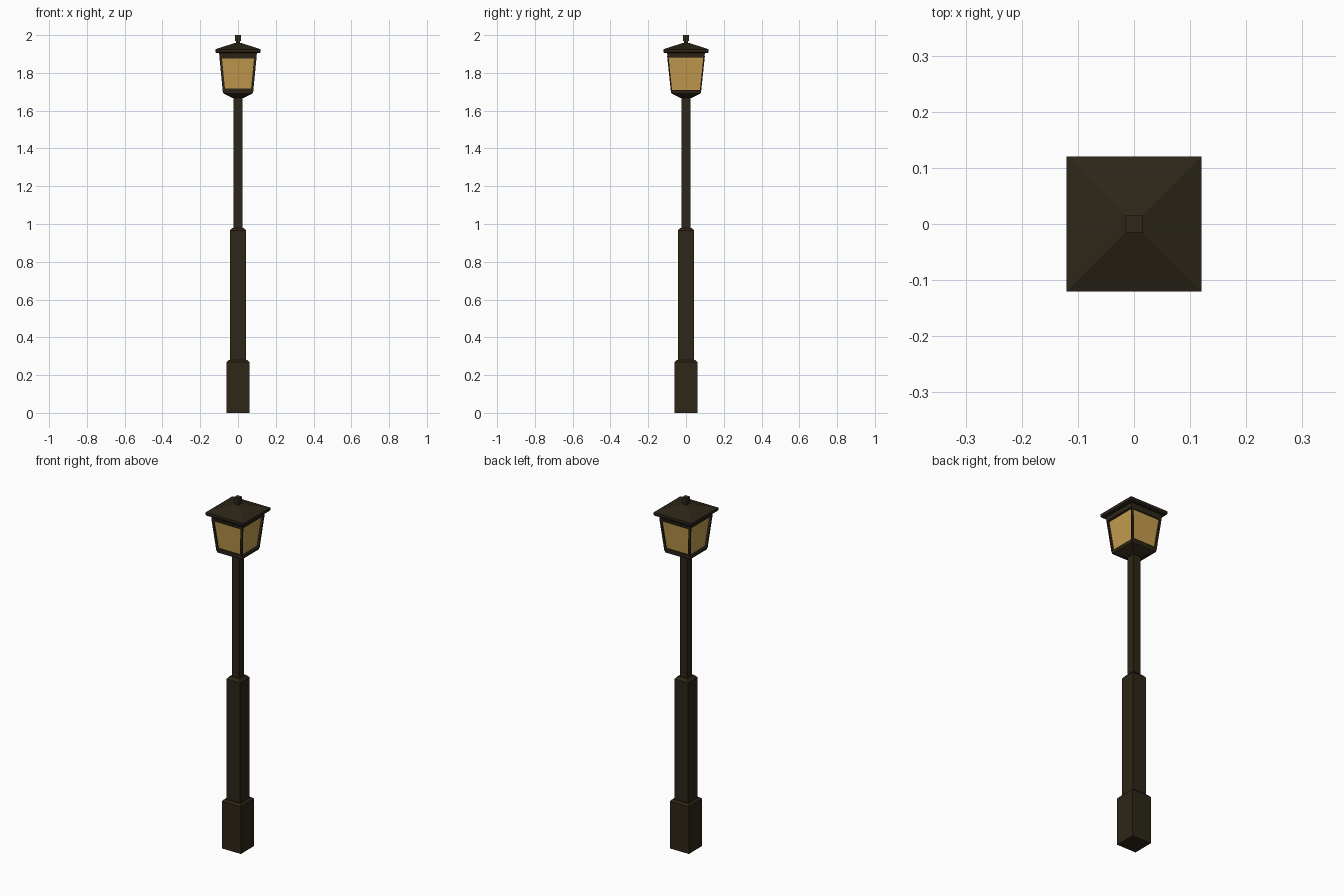
import bpy, bmesh

if "Cube" in bpy.data.objects:
    bpy.data.objects.remove(bpy.data.objects["Cube"])


def material(name, rgb):
    m = bpy.data.materials.new(name)
    m.diffuse_color = (*rgb, 1)
    m.use_nodes = True
    m.node_tree.nodes["Principled BSDF"].inputs["Base Color"].default_value = m.diffuse_color
    return m


IRON = material("dark_iron", (0.026, 0.019, 0.009))
GLASS = material("amber_glass", (0.56, 0.33, 0.08))


def loft(name, sections, mat=IRON):
    """Closed solid through stacked rectangles (x centre, y centre, half x, half y, z)."""
    bm = bmesh.new()
    rings = [[bm.verts.new((cx + sx * hx, cy + sy * hy, z))
              for sx, sy in ((-1, -1), (1, -1), (1, 1), (-1, 1))]
             for cx, cy, hx, hy, z in sections]
    for low, high in zip(rings, rings[1:]):
        for i in range(4):
            j = (i + 1) % 4
            bm.faces.new((low[i], low[j], high[j], high[i]))
    bm.faces.new(rings[0][::-1])
    bm.faces.new(rings[-1])
    bmesh.ops.recalc_face_normals(bm, faces=bm.faces)
    mesh = bpy.data.meshes.new(name)
    bm.to_mesh(mesh)
    bm.free()
    mesh.materials.append(mat)
    obj = bpy.data.objects.new(name, mesh)
    bpy.context.collection.objects.link(obj)
    return obj


def square(name, profile, mat=IRON):
    """Square stack from (half width, z) pairs."""
    return loft(name, [(0, 0, h, h, z) for h, z in profile], mat)


# Three-step post with chamfered shoulders
square("base_block", [(0.06, 0), (0.06, 0.27), (0.05, 0.28)])
square("lower_shaft", [(0.043, 0.27), (0.043, 0.965), (0.03, 0.98)])
square("upper_shaft", [(0.023, 0.97), (0.023, 1.68)])

# Lantern tray and top collar
square("lantern_tray", [(0.03, 1.667), (0.078, 1.692), (0.08, 1.71)])
square("lantern_collar", [(0.098, 1.882), (0.1, 1.907)])

# Tapered glass
loft("lantern_glass", [(0, 0, 0.068, 0.074, 1.705), (0, 0, 0.086, 0.094, 1.89)], GLASS)

# Corner posts: wide on front and back, thin on the sides
for sy, side in ((-1, "front"), (1, "back")):
    for sx, hand in ((-1, "left"), (1, "right")):
        loft(f"{side}_{hand}_corner_post",
             [(sx * 0.074, sy * 0.0765, 0.0065, 0.0035, 1.70),
              (sx * 0.0925, sy * 0.0965, 0.0065, 0.0035, 1.89)])
    # Thin rails above and below the front and back panes
    loft(f"{side}_top_rail", [(0, sy * 0.094, 0.09, 0.004, 1.875),
                              (0, sy * 0.096, 0.09, 0.004, 1.89)])
    loft(f"{side}_bottom_rail", [(0, sy * 0.0765, 0.074, 0.0035, 1.705),
                                 (0, sy * 0.0775, 0.075, 0.0035, 1.718)])

# Hipped roof and finial
square("roof", [(0.115, 1.905), (0.12, 1.91), (0.12, 1.925), (0.015, 1.959)])
square("finial_neck", [(0.011, 1.95), (0.011, 1.972)])
square("finial", [(0.015, 1.97), (0.015, 2.0)])
